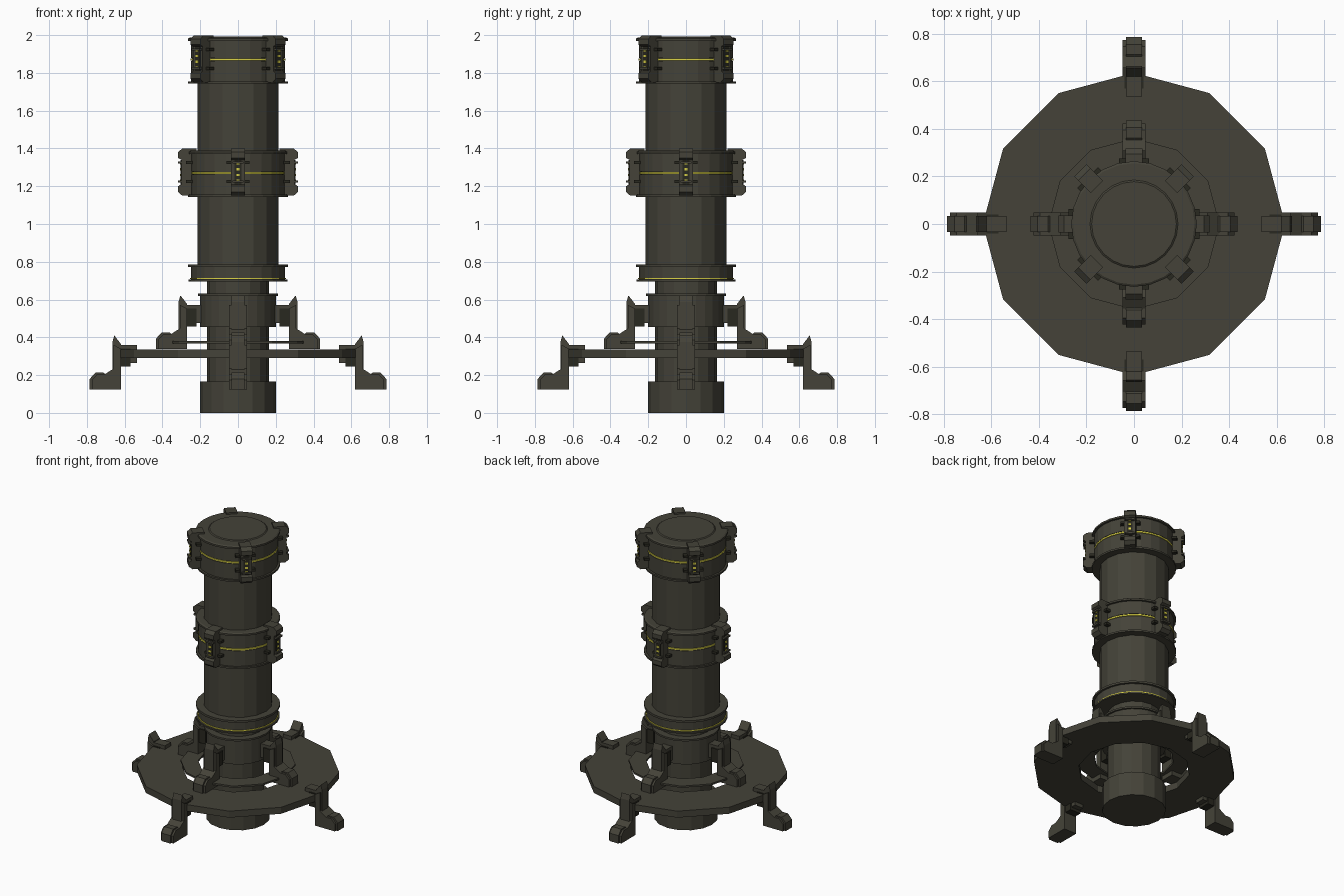
import bpy, bmesh, math
from mathutils import Matrix, Vector

if "Cube" in bpy.data.objects:
    bpy.data.objects.remove(bpy.data.objects["Cube"])


def material(name, rgb):
    m = bpy.data.materials.new(name)
    m.diffuse_color = (*rgb, 1)
    m.use_nodes = True
    m.node_tree.nodes["Principled BSDF"].inputs["Base Color"].default_value = m.diffuse_color
    return m


OLIVE = material("dark olive metal", (0.058, 0.055, 0.040))
DARK = material("dark recess", (0.022, 0.021, 0.014))
YELLOW = material("yellow glow", (0.72, 0.66, 0.06))


def finish(bm, name, mat):
    bmesh.ops.remove_doubles(bm, verts=bm.verts, dist=1e-5)
    bmesh.ops.recalc_face_normals(bm, faces=bm.faces)
    me = bpy.data.meshes.new(name)
    bm.to_mesh(me)
    bm.free()
    me.materials.append(mat)
    ob = bpy.data.objects.new(name, me)
    bpy.context.collection.objects.link(ob)
    return ob


def lathe(name, profile, sides, mat=OLIVE, closed=False):
    """Turn an (r, z) profile; open profiles start and end on the axis."""
    bm = bmesh.new()
    rings = [[bm.verts.new((r * math.cos(2 * math.pi * i / sides),
                            r * math.sin(2 * math.pi * i / sides), z))
              for i in range(sides)] for r, z in profile]
    pairs = list(zip(rings, rings[1:]))
    if closed:
        pairs.append((rings[-1], rings[0]))
    else:
        bm.faces.new(rings[0])
        bm.faces.new(rings[-1])
    for a, b in pairs:
        for i in range(sides):
            j = (i + 1) % sides
            bm.faces.new((a[i], a[j], b[j], b[i]))
    return finish(bm, name, mat)


def slab(name, profile, half, angle, mat=OLIVE, base=(0, 0)):
    """Extrude an (r, z) outline sideways and swing it round the z axis."""
    bm = bmesh.new()
    pts = [(r + base[0], z + base[1]) for r, z in profile]
    a = [bm.verts.new((r, -half, z)) for r, z in pts]
    b = [bm.verts.new((r, half, z)) for r, z in pts]
    bm.faces.new(a)
    bm.faces.new(b[::-1])
    for i in range(len(a)):
        j = (i + 1) % len(a)
        bm.faces.new((a[i], b[i], b[j], a[j]))
    bm.transform(Matrix.Rotation(angle, 4, 'Z'))
    return finish(bm, name, mat)


def rect(r0, r1, z0, z1):
    return [(r0, z0), (r1, z0), (r1, z1), (r0, z1)]


# Central column
lathe("base_foot", [(0.2, 0), (0.2, 0.165)], 16)
lathe("stem", [(0.165, 0.15), (0.165, 0.72)], 16)
lathe("lower_collar", [(0.2, 0.455), (0.2, 0.463), (0.2, 0.62), (0.212, 0.62),
                       (0.212, 0.632), (0.19, 0.632)], 24)
lathe("column_tube", [(0.215, 0.72), (0.215, 1.80)], 16)
lathe("lower_ring", [(0.262, 0.695), (0.262, 0.705), (0.25, 0.705), (0.25, 0.772),
                     (0.264, 0.772), (0.264, 0.786), (0.22, 0.786)], 24)
lathe("lower_ring_stripe", rect(0.24, 0.254, 0.708, 0.715), 24, YELLOW, True)


# Banded collars with a yellow stripe in a groove
def collar(name, z):
    lathe(name, [(0.264, z - 0.127), (0.264, z - 0.115), (0.25, z - 0.115),
                 (0.25, z - 0.008), (0.243, z - 0.008), (0.243, z + 0.008),
                 (0.25, z + 0.008), (0.25, z + 0.1), (0.264, z + 0.1),
                 (0.264, z + 0.112), (0.255, z + 0.118)], 24)
    lathe(name + "_stripe", rect(0.238, 0.251, z - 0.005, z + 0.005), 24, YELLOW, True)


# Clamp with raised ends, a dark slot, glowing bars and side ribs
CLAMP_LOW = [(0.22, -0.125), (0.295, -0.125), (0.318, -0.105), (0.318, -0.075),
             (0.30, -0.065), (0.30, 0), (0.22, 0)]


def clamp(name, z, ang):
    slab(name + "_lower", CLAMP_LOW, 0.036, ang, OLIVE, (0, z))
    slab(name + "_upper", [(r, -h) for r, h in CLAMP_LOW], 0.036, ang, OLIVE, (0, z))
    slab(name + "_slot", rect(0.29, 0.304, -0.065, 0.065), 0.018, ang, DARK, (0, z))
    for k in (-0.045, -0.015, 0.015, 0.045):
        slab(name + "_light", rect(0.29, 0.308, k - 0.006, k + 0.006), 0.009, ang, YELLOW, (0, z))
    for k in (-0.05, 0.05):
        slab(name + "_rib", rect(0.23, 0.318, k - 0.006, k + 0.006), 0.03, ang, OLIVE, (0, z))
        slab(name + "_side_rib", rect(0.23, 0.275, k - 0.008, k + 0.008), 0.062, ang, DARK, (0, z))


collar("middle_collar", 1.27)
collar("top_collar", 1.87)
lathe("top_cap", [(0.185, 1.97), (0.185, 1.988), (0.178, 1.993)], 24)
for i in range(4):
    clamp("middle_clamp", 1.275, i * math.pi / 2)
    clamp("top_clamp", 1.874, (i + 0.5) * math.pi / 2)

# Platform rings
lathe("platform", [(0.635, 0.29), (0.635, 0.335), (0.35, 0.335), (0.35, 0.29)], 12, OLIVE, True)
lathe("inner_ring", [(0.36, 0.368), (0.36, 0.38), (0.25, 0.38), (0.25, 0.368)], 12, OLIVE, True)

# Bracket legs: outline measured from the bottom inner corner
LEG = [(0, 0), (0.165, 0), (0.165, 0.055), (0.135, 0.088), (0.09, 0.088), (0.045, 0.045),
       (0.045, 0.25), (0.035, 0.285), (0.0, 0.24)]
LEG[4:6] = [(0.092, 0.088), (0.07, 0.07), (0.045, 0.09)]
CHEEK = [(0, 0), (0.153, 0), (0.153, 0.05), (0.125, 0.08), (0.085, 0.08), (0.038, 0.11),
         (0.038, 0.235), (0.0, 0.215)]


def leg(name, r, z, ang):
    base = (r, z)
    slab(name + "_core", LEG, 0.034, ang, OLIVE, base)
    slab(name + "_cheeks", CHEEK, 0.048, ang, OLIVE, base)
    slab(name + "_joint", rect(-0.085, 0.01, 0.14, 0.235), 0.033, ang, OLIVE, base)
    slab(name + "_joint_band", rect(-0.05, 0.005, 0.12, 0.215), 0.04, ang, DARK, base)


for i in range(4):
    leg("outer_leg", 0.62, 0.125, i * math.pi / 2)
    leg("inner_leg", 0.27, 0.337, i * math.pi / 2)
